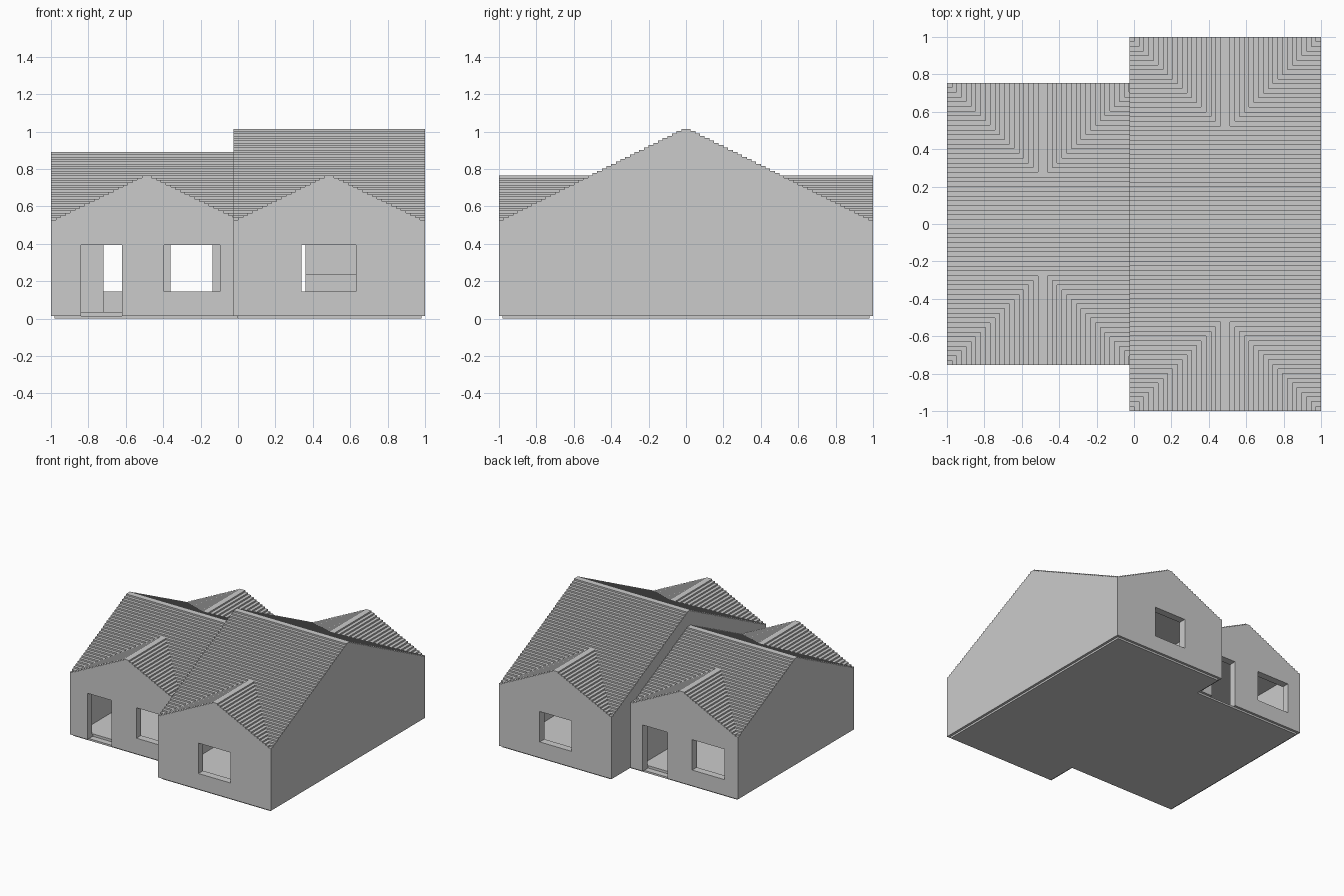
import bpy, bmesh

cube = bpy.data.objects.get("Cube")
if cube:
    bpy.data.objects.remove(cube, do_unlink=True)

GREY = (0.6, 0.6, 0.6, 1)
plaster = bpy.data.materials.new("plain grey")
plaster.use_nodes = True
plaster.diffuse_color = GREY
plaster.node_tree.nodes["Principled BSDF"].inputs["Base Color"].default_value = GREY

FLOOR, EAVE, CEILING = 0.015, 0.515, 0.5
RISE, WALL = 0.0125, 0.06
SPLIT = -0.025


def prism(name, points, offset):
    """Extrude a flat polygon by an offset into a closed solid."""
    bm = bmesh.new()
    face = bm.faces.new([bm.verts.new(p) for p in points])
    result = bmesh.ops.extrude_face_region(bm, geom=[face])
    verts = [v for v in result["geom"] if isinstance(v, bmesh.types.BMVert)]
    bmesh.ops.translate(bm, verts=verts, vec=offset)
    bmesh.ops.recalc_face_normals(bm, faces=bm.faces)
    mesh = bpy.data.meshes.new(name)
    bm.to_mesh(mesh)
    bm.free()
    mesh.materials.append(plaster)
    obj = bpy.data.objects.new(name, mesh)
    bpy.context.collection.objects.link(obj)
    return obj


def box(name, x0, x1, y0, y1, z0, z1):
    base = [(x0, y0, z0), (x1, y0, z0), (x1, y1, z0), (x0, y1, z0)]
    return prism(name, base, (0, 0, z1 - z0))


def stepped_profile(half, steps, bottom):
    """Gabled outline whose slopes climb in small steps."""
    run = half / steps
    right = [(half, bottom)]
    for k in range(steps):
        u = half - k * run
        if k:
            right.append((u, EAVE + k * RISE))
        right.append((u, EAVE + (k + 1) * RISE))
    return right + [(-u, z) for u, z in reversed(right)]


def combine(target, other, operation):
    mod = target.modifiers.new("join", "BOOLEAN")
    mod.operation = operation
    mod.solver = "EXACT"
    mod.object = other
    bpy.context.view_layer.objects.active = target
    bpy.ops.object.modifier_apply(modifier=mod.name)
    bpy.data.objects.remove(other, do_unlink=True)


def house_block(name, x0, x1, depth, steps, ridge_x, openings):
    # Main stepped roof and walls in one solid
    outline = stepped_profile(depth, steps, FLOOR)
    body = prism(name, [(x0, u, z) for u, z in outline], (x1 - x0, 0, 0))
    # Cross gable running front to back
    outline = stepped_profile(0.5125, 20, 0.505)
    gable = prism("gable", [(ridge_x + u, -depth, z) for u, z in outline], (0, 2 * depth, 0))
    combine(body, gable, "UNION")
    # Hollow room with a raised floor
    room = box("room", x0 + WALL, x1 - WALL, WALL - depth, depth - WALL, 0.035, CEILING)
    combine(body, room, "DIFFERENCE")
    # Doors and windows
    for side, left, right, sill in openings:
        cut = box("opening", left, right, side * depth - WALL - 0.01,
                  side * depth + WALL + 0.01, sill, 0.395)
        combine(body, cut, "DIFFERENCE")
    return body


SILL = 0.145
house_block("tall_block", SPLIT, 1, 1, 40, 0.4875,
            [(-1, 0.34, 0.63, SILL), (1, 0.34, 0.63, SILL)])
house_block("low_block", -1, SPLIT, 0.755, 30, -0.4875,
            [(-1, -0.84, -0.62, FLOOR), (-1, -0.395, -0.095, SILL),
             (1, -0.88, -0.585, SILL), (1, -0.36, -0.135, FLOOR)])

# Interior partitions and a low bench
box("low_block_partition", -0.94, -0.72, -0.03, 0.03, 0.035, CEILING)
box("tall_block_partition", 0.36, 0.94, -0.03, 0.03, 0.035, CEILING)
box("low_bench", 0.36, 0.94, -0.15, -0.03, 0.035, 0.235)

# Recessed plinth following the stepped footprint
half_plan = [(-0.98, 0.735), (-0.005, 0.735), (-0.005, 0.98), (0.98, 0.98)]
plan = half_plan + [(x, -y) for x, y in reversed(half_plan)]
prism("plinth", [(x, y, 0) for x, y in plan], (0, 0, FLOOR))
